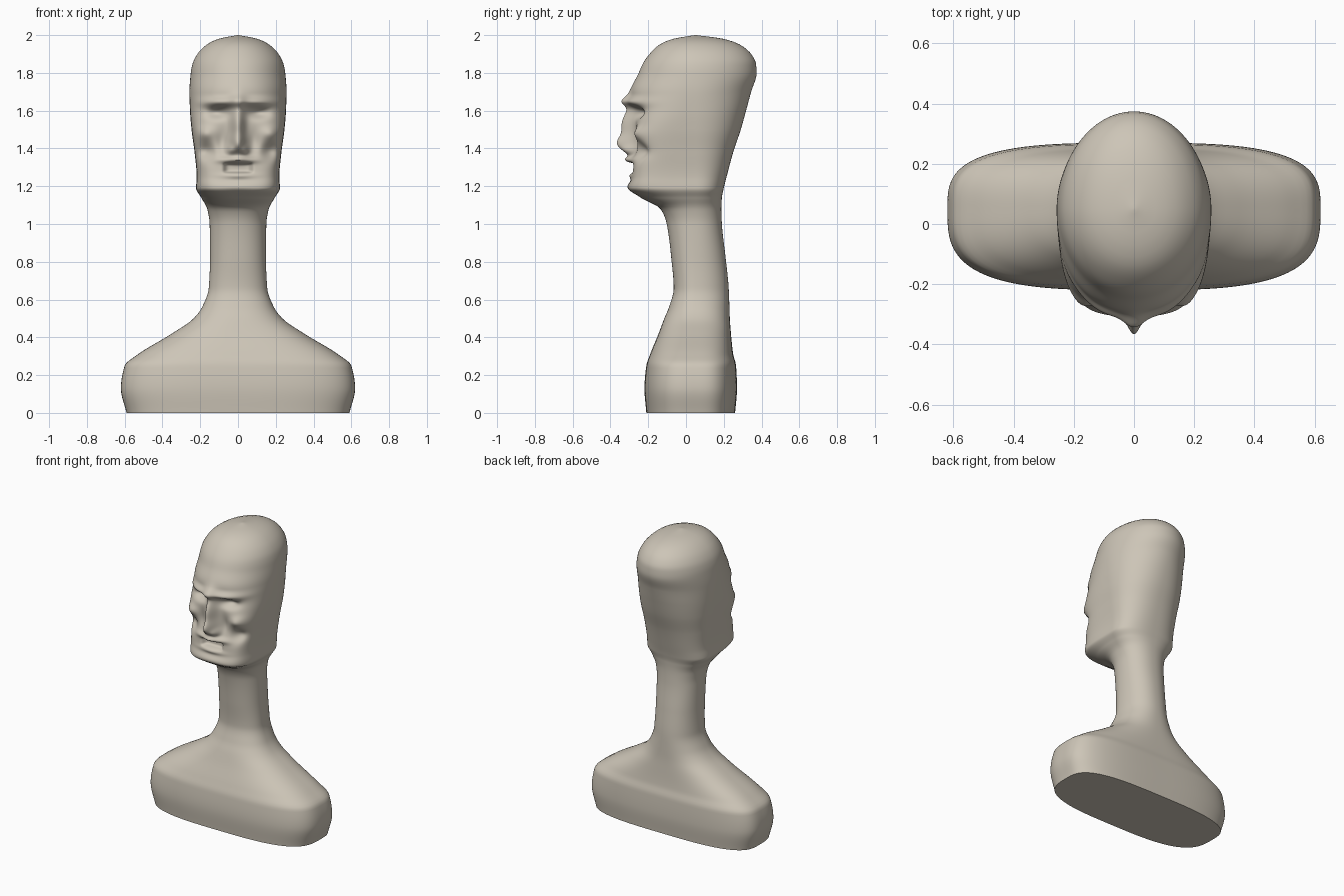
import bpy
import bmesh
import math

default_cube = bpy.data.objects.get("Cube")
if default_cube:
    bpy.data.objects.remove(default_cube, do_unlink=True)

SEGMENTS = 256
CENTRE_Y = 0.05

# Sections: height, half width, front y, back y, front squareness, back squareness
TORSO_AND_NECK = [
    (0, .59, -.21, .26, 3.2, 3.2),
    (.13, .62, -.22, .27, 3.2, 3.2),
    (.25, .6, -.21, .265, 3.2, 3.2),
    (.31, .53, -.19, .25, 3, 3),
    (.42, .35, -.145, .238, 2.6, 2.6),
    (.5, .235, -.115, .232, 2.4, 2.4),
    (.56, .19, -.09, .23, 2.3, 2.3),
    (.66, .155, -.065, .226, 2.2, 2.2),
    (.82, .148, -.078, .21, 2.2, 2.2),
    (1, .15, -.102, .19, 2.2, 2.2),
]
HEAD = [
    (1.08, .163, -.135, .187, 2.3, 2.2),
    (1.14, .195, -.24, .19, 2.8, 2.3),
    (1.19, .222, -.3, .2, 4, 2.4),
    (1.25, .219, -.285, .215, 4.5, 2.4),
    (1.38, .23, -.275, .25, 4.5, 2.3),
    (1.5, .246, -.265, .29, 4, 2.2),
    (1.6, .254, -.27, .318, 2.9, 2.1),
    (1.7, .257, -.29, .345, 2.2, 2),
    (1.8, .25, -.25, .374, 2, 2),
    (1.85, .24, -.228, .37, 2, 2),
    (1.9, .215, -.193, .345, 2, 2),
    (1.95, .165, -.14, .285, 2, 2),
    (1.98, .105, -.07, .2, 2, 2),
    (2, .004, .046, .054, 2, 2),
]
SECTIONS = TORSO_AND_NECK + HEAD

# Face forms: side offset, height, half width, half height, push forward, edge hardness
FACE_FORMS = {
    "nose bridge": (0, 1.52, .034, .11, .075, 2),
    "nose tip": (0, 1.42, .036, .05, .06, 2),
    "nostril": (.036, 1.39, .022, .025, .025, 2),
    "brow ridge": (.09, 1.645, .1, .024, .03, 2),
    "brow centre": (0, 1.655, .05, .035, .03, 2),
    "eye socket": (.11, 1.59, .055, .03, -.045, 2),
    "cheekbone": (.175, 1.48, .045, .035, .025, 2),
    "cheek hollow": (.17, 1.385, .045, .045, -.045, 2),
    "nose crease": (.085, 1.43, .03, .06, -.018, 2),
    "upper lip": (0, 1.34, .09, .018, .035, 2),
    "lower lip": (0, 1.255, .08, .016, .015, 2),
    "mouth opening": (0, 1.297, .072, .025, -.035, 8),
    "chin": (0, 1.2, .1, .025, .01, 2),
}


def slope(index, column):
    """Section slope that never overshoots its neighbours."""
    if index in (0, len(SECTIONS) - 1):
        index_a = min(index, len(SECTIONS) - 2)
        a, b = SECTIONS[index_a], SECTIONS[index_a + 1]
        return (b[column] - a[column]) / (b[0] - a[0])
    a, b, c = SECTIONS[index - 1:index + 2]
    before = (b[column] - a[column]) / (b[0] - a[0])
    after = (c[column] - b[column]) / (c[0] - b[0])
    if before * after <= 0:
        return 0
    return 2 * before * after / (before + after)


def section_at(z):
    """Smoothly blended section values at a height."""
    index = 0
    while index < len(SECTIONS) - 2 and z > SECTIONS[index + 1][0]:
        index += 1
    low, high = SECTIONS[index], SECTIONS[index + 1]
    span = high[0] - low[0]
    t = (z - low[0]) / span
    ease = t * t * (3 - 2 * t)
    values = []
    for column in range(1, len(low)):
        value = low[column] + (high[column] - low[column]) * ease
        value += span * slope(index, column) * t * (1 - t) ** 2
        value -= span * slope(index + 1, column) * t * t * (1 - t)
        values.append(value)
    return values


def face_push(x, z):
    """Total forward push of the mirrored face forms."""
    total = 0
    for side, height, wide, tall, push, hardness in FACE_FORMS.values():
        across = abs((abs(x) - side) / wide) ** hardness
        up = abs((z - height) / tall) ** hardness
        total += push * math.exp(-across - up)
    return total


def ring_points(z):
    half_width, front, back, front_power, back_power = section_at(z)
    for step in range(SEGMENTS):
        angle = math.tau * step / SEGMENTS
        c, s = math.cos(angle), math.sin(angle)
        is_front = s < 0
        power = front_power if is_front else back_power
        depth = CENTRE_Y - front if is_front else back - CENTRE_Y
        radius = (abs(c) ** power + abs(s) ** power) ** (-1 / power)
        x, y = half_width * c * radius, CENTRE_Y + depth * s * radius
        # Only the front of the head carries the face
        if 1.1 < z < 1.8:
            blend = min(max((-y - .04) / .14, 0), 1)
            y -= face_push(x, z) * blend * blend * (3 - 2 * blend)
        yield x, y, z


def ring_heights():
    """Fine rings over the face, coarser ones elsewhere."""
    z = 0
    while z < 1.985:
        yield z
        z += .006 if 1.1 < z < 1.7 else .014
    yield from (1.988, 1.994, 1.998, 2)


def build_bust():
    bm = bmesh.new()
    rings = [[bm.verts.new(p) for p in ring_points(z)] for z in ring_heights()]
    for lower, upper in zip(rings, rings[1:]):
        for i in range(SEGMENTS):
            j = (i + 1) % SEGMENTS
            bm.faces.new((lower[i], lower[j], upper[j], upper[i]))
    # Flat underside and closed crown
    bm.faces.new(reversed(rings[0]))
    bm.faces.new(rings[-1])
    mesh = bpy.data.meshes.new("bust")
    bm.to_mesh(mesh)
    bm.free()
    bust = bpy.data.objects.new("bust", mesh)
    bpy.context.collection.objects.link(bust)
    return bust


def make_material(name, colour):
    material = bpy.data.materials.new(name)
    material.use_nodes = True
    material.diffuse_color = colour
    shader = material.node_tree.nodes["Principled BSDF"]
    shader.inputs["Base Color"].default_value = colour
    shader.inputs["Roughness"].default_value = .7
    return material


bust = build_bust()
bust.data.materials.append(make_material("warm stone", (.61, .56, .475, 1)))
bpy.ops.object.select_all(action="DESELECT")
bust.select_set(True)
bpy.context.view_layer.objects.active = bust
bpy.ops.object.shade_smooth_by_angle(angle=math.radians(50))
